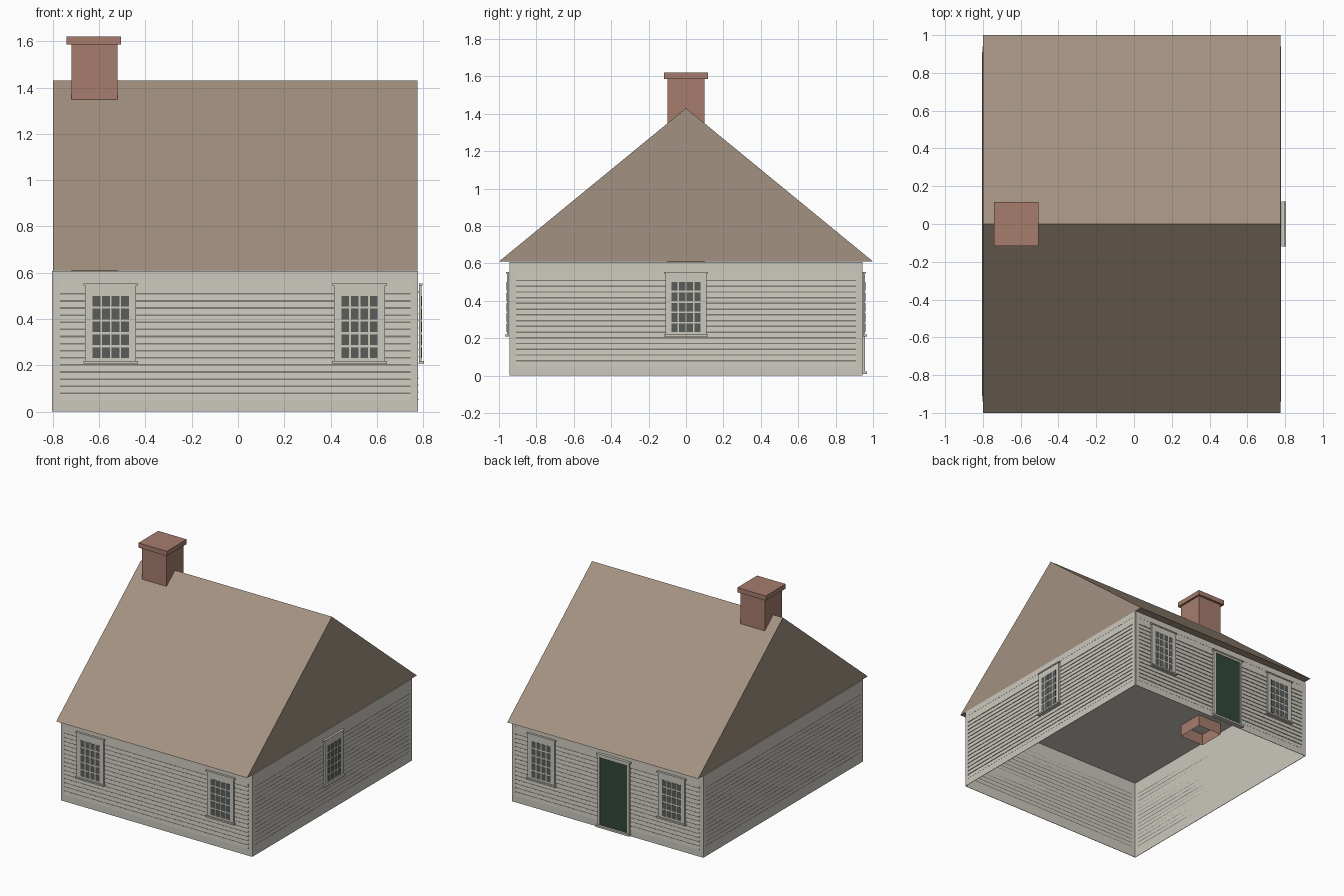
import bpy, bmesh
from math import pi
from mathutils import Matrix

cube = bpy.data.objects.get("Cube")
if cube:
    bpy.data.objects.remove(cube, do_unlink=True)


def material(name, rgb):
    """Flat material from 0-255 display values, converted to linear."""
    lin = [((c / 255 + 0.055) / 1.055) ** 2.4 for c in rgb] + [1]
    m = bpy.data.materials.new(name)
    m.use_nodes = True
    m.diffuse_color = lin
    bsdf = next(n for n in m.node_tree.nodes if n.type == 'BSDF_PRINCIPLED')
    bsdf.inputs["Base Color"].default_value = lin
    bsdf.inputs["Roughness"].default_value = 0.9
    return m


PAINT = material("pale grey paint", (204, 200, 190))
GAP = material("siding gap grey", (128, 125, 118))
ROOF = material("brown roof", (162, 145, 128))
BRICK = material("red brick", (166, 124, 109))
GLASS = material("dark glass", (88, 92, 89))
GREEN = material("dark green door paint", (50, 72, 59))


def box(bm, x0, x1, y0, y1, z0, z1, mat=0, skip=()):
    """Axis-aligned box; skip names open sides ('top' or 'bottom')."""
    ring = [(x0, y0), (x1, y0), (x1, y1), (x0, y1)]
    lo = [bm.verts.new((x, y, z0)) for x, y in ring]
    hi = [bm.verts.new((x, y, z1)) for x, y in ring]
    faces = [bm.faces.new((lo[i], lo[(i + 1) % 4], hi[(i + 1) % 4], hi[i])) for i in range(4)]
    if 'bottom' not in skip:
        faces.append(bm.faces.new(lo[::-1]))
    if 'top' not in skip:
        faces.append(bm.faces.new(hi))
    for f in faces:
        f.material_index = mat


def extrude_x(bm, profile, x0, x1):
    """Closed (y, z) profile extruded along x."""
    a = [bm.verts.new((x0, y, z)) for y, z in profile]
    b = [bm.verts.new((x1, y, z)) for y, z in profile]
    n = len(profile)
    bm.faces.new(a[::-1])
    bm.faces.new(b)
    for i in range(n):
        bm.faces.new((a[i], a[(i + 1) % n], b[(i + 1) % n], b[i]))


def finish(name, bm, mats, matrix=None):
    bmesh.ops.recalc_face_normals(bm, faces=bm.faces)
    me = bpy.data.meshes.new(name)
    bm.to_mesh(me)
    bm.free()
    for m in mats:
        me.materials.append(m)
    ob = bpy.data.objects.new(name, me)
    bpy.context.collection.objects.link(ob)
    if matrix:
        ob.matrix_world = matrix
    return ob


# House dimensions
X0, X1, DEPTH, EAVE, RIDGE = -0.80, 0.775, 0.94, 0.61, 1.43
CX, HALF = (X0 + X1) / 2, (X1 - X0) / 2

# Wall frames: local x runs along the wall, local -y points outwards


def wall_frame(x, y, turn):
    return Matrix.Translation((x, y, 0)) @ Matrix.Rotation(turn, 4, 'Z')


FRONT = wall_frame(CX, -DEPTH, 0)
BACK = wall_frame(CX, DEPTH, pi)
LEFT = wall_frame(X1, 0, pi / 2)
RIGHT = wall_frame(X0, 0, -pi / 2)

# Wall shell, open underneath
bm = bmesh.new()
box(bm, X0, X1, -DEPTH, DEPTH, 0, EAVE - 0.002, skip=('bottom',))
finish("wall_shell", bm, [PAINT])

# Gabled roof
bm = bmesh.new()
extrude_x(bm, [(-1, EAVE), (1, EAVE), (0, RIDGE)], X0, X1)
finish("roof", bm, [ROOF])

# Chimney shaft (hollow below) and cap
bm = bmesh.new()
box(bm, -0.72, -0.52, -0.1, 0.1, 0.52, 1.59, skip=('bottom', 'top'))
finish("chimney_shaft", bm, [BRICK])
bm = bmesh.new()
box(bm, -0.74, -0.505, -0.117, 0.117, 1.585, 1.62)
finish("chimney_cap", bm, [BRICK])


def siding(name, half, frame):
    """Corner boards, skirt, frieze and lapped boards on one wall."""
    bm = bmesh.new()
    edge, low, high, out = half - 0.03, 0.05, 0.565, -0.003
    for s in (-1, 1):
        a, b = sorted((s * edge, s * half))
        box(bm, a, b, out, 0, 0, EAVE - 0.002)
    box(bm, -edge, edge, out, 0, 0, low)
    box(bm, -edge, edge, out, 0, high, EAVE - 0.002)
    finish(name + "_trim", bm, [PAINT], frame)

    bm = bmesh.new()
    count, first, pitch, gap = 15, 0.079, 0.0307, 0.007
    starts = [low] + [first + gap / 2 + i * pitch for i in range(count)]
    ends = [first - gap / 2 + i * pitch for i in range(count)] + [high]
    for a, b in zip(starts, ends):
        extrude_x(bm, [(0, a), (-0.004, a), (-0.002, b), (0, b)], -edge, edge)
    finish(name + "_clapboards", bm, [PAINT], frame)

    bm = bmesh.new()
    for i in range(count):
        z = first + i * pitch
        box(bm, -edge, edge, -0.0015, 0, z - gap / 2, z + gap / 2)
    finish(name + "_board_gaps", bm, [GAP], frame)


for name, half, frame in (("front", HALF, FRONT), ("back", HALF, BACK),
                          ("left", DEPTH, LEFT), ("right", DEPTH, RIGHT)):
    siding(name, half, frame)


def window(name, u, frame):
    """Cased window with a four by five grid of panes."""
    cols, rows, px, pz = 4, 5, 0.041, 0.0555
    pane_w, pane_h, base = 0.034, 0.046, 0.232
    bm = bmesh.new()
    box(bm, u - 0.11, u + 0.11, -0.018, -0.007, 0.215, 0.55)
    box(bm, u - 0.118, u + 0.118, -0.023, -0.007, 0.545, 0.554)
    box(bm, u - 0.118, u + 0.118, -0.029, -0.007, 0.208, 0.219)
    finish(name + "_casing", bm, [PAINT], frame)
    bm = bmesh.new()
    for i in range(cols):
        for j in range(rows):
            x = u + (i - (cols - 1) / 2) * px
            z = base + j * pz
            box(bm, x - pane_w / 2, x + pane_w / 2, -0.019, -0.016, z, z + pane_h)
    finish(name + "_panes", bm, [GLASS], frame)


for side, frame in (("front", FRONT), ("back", BACK)):
    for label, u in (("a", -0.5375), ("b", 0.5375)):
        window(f"{side}_window_{label}", u, frame)
window("left_window", 0, LEFT)

# Back door: casing, leaf, lintel and threshold
U = 0.058
bm = bmesh.new()
for s in (-1, 1):
    a, b = sorted((U + s * 0.113, U + s * 0.13))
    box(bm, a, b, -0.018, 0, 0.015, 0.55)
box(bm, U - 0.13, U + 0.13, -0.018, 0, 0.53, 0.55)
box(bm, U - 0.138, U + 0.138, -0.023, 0, 0.545, 0.555)
box(bm, U - 0.138, U + 0.138, -0.029, 0, 0.008, 0.022)
finish("door_casing", bm, [PAINT], BACK)
bm = bmesh.new()
box(bm, U - 0.113, U + 0.113, -0.012, 0, 0.022, 0.53)
finish("door_leaf", bm, [GREEN], BACK)
